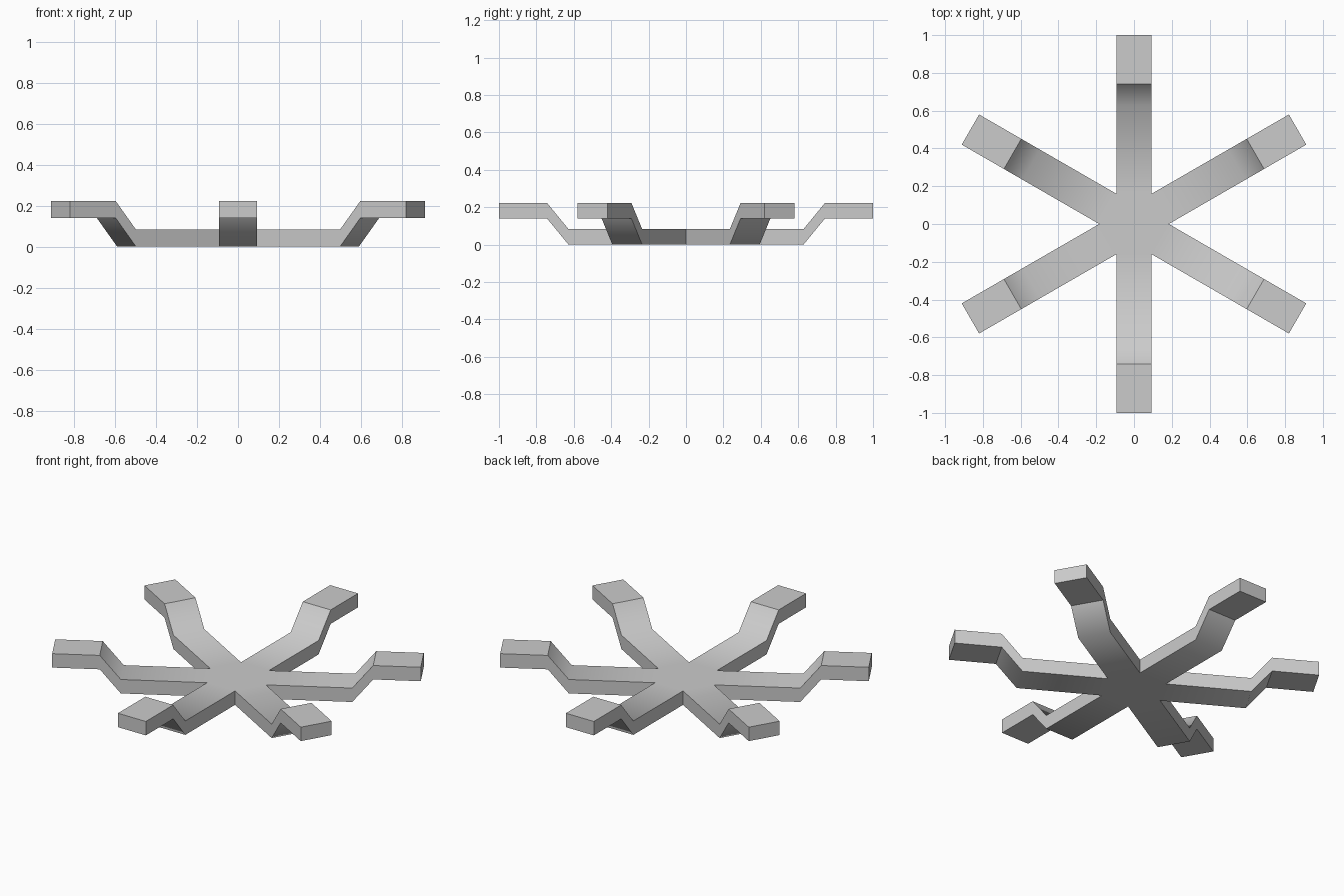
import bpy, bmesh, math
from mathutils import Matrix

if "Cube" in bpy.data.objects:
    bpy.data.objects.remove(bpy.data.objects["Cube"])

W = 0.092                          # half width of an arm
R0 = W / math.tan(math.pi / 6)     # where neighbouring arms meet
T = 0.083                          # thickness
PATH = [(R0, 0.0), (0.628, 0.0), (0.742, 0.139), (1.0, 0.139)]  # underside (radius, z)

bm = bmesh.new()
soft = []   # lower bend edges are shaded smoothly
hub_top, hub_bottom = [], []

# Six stepped arms, each a strip of rectangular sections
for k in range(6):
    rot = Matrix.Rotation(math.radians(30 + 60 * k), 3, 'Z')
    rings = []
    for r, z in PATH:
        pts = [(r, -W, z), (r, W, z), (r, W, z + T), (r, -W, z + T)]
        v = [bm.verts.new(p) for p in pts]
        bmesh.ops.rotate(bm, verts=v, cent=(0, 0, 0), matrix=rot)
        rings.append(v)
    for a, b in zip(rings, rings[1:]):
        for i in range(4):
            j = (i + 1) % 4
            bm.faces.new((a[i], b[i], b[j], a[j]))
    bm.faces.new(rings[-1])
    bend = rings[1]
    soft += [bm.edges.get((bend[0], bend[1])), bm.edges.get((bend[2], bend[3]))]
    hub_bottom.append(rings[0][0])
    hub_top.append(rings[0][3])

# Hexagonal hub closing the centre
bm.faces.new(hub_top)
bm.faces.new(hub_bottom[::-1])
bmesh.ops.remove_doubles(bm, verts=bm.verts[:], dist=1e-4)
bmesh.ops.recalc_face_normals(bm, faces=bm.faces[:])

# Smooth shading with crisp edges everywhere but the lower bends
for f in bm.faces:
    f.smooth = True
for e in bm.edges:
    e.smooth = e.calc_face_angle(0) < math.radians(30)
for e in soft:
    e.smooth = True

mesh = bpy.data.meshes.new("six_arm_bracket")
bm.to_mesh(mesh)
bm.free()
bpy.context.collection.objects.link(bpy.data.objects.new("six_arm_bracket", mesh))
